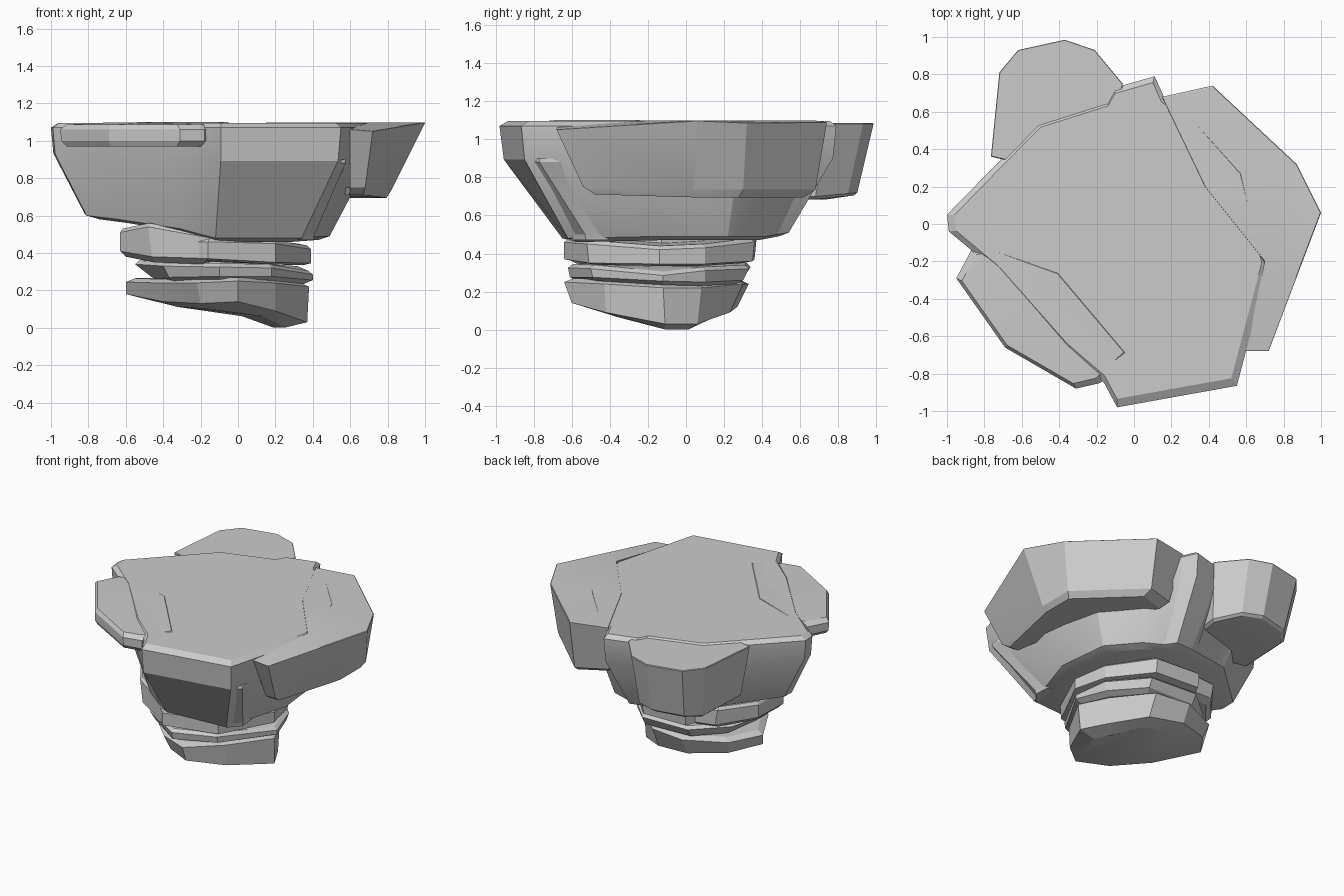
import bpy, bmesh, math
from mathutils import Vector


def shrink(ring, factor, dz):
    """Scale a ring towards its own centre and shift it vertically."""
    c = sum(ring, Vector()) / len(ring)
    return [Vector((c.x + (p.x - c.x) * factor, c.y + (p.y - c.y) * factor, p.z + dz))
            for p in ring]


def rock(name, top, base, cap=(0.95, 0.02), foot=(0.88, -0.03), mid=None, smooth=15):
    """Loft: chamfered cap, rim, optional belly, base, chamfered foot."""
    top = [Vector(p) for p in top]
    base = [Vector(p) for p in base]
    rings = [shrink(top, *cap), top]
    if mid:
        xy, drop = mid
        rings.append([Vector((t.x + (b.x - t.x) * xy, t.y + (b.y - t.y) * xy,
                              t.z + (b.z - t.z) * drop)) for t, b in zip(top, base)])
    rings += [base, shrink(base, *foot)]
    bm = bmesh.new()
    vs = [[bm.verts.new(p) for p in r] for r in rings]
    n = len(top)
    for a, b in zip(vs, vs[1:]):
        for i in range(n):
            j = (i + 1) % n
            bm.faces.new((a[i], a[j], b[j], b[i]))
    bm.faces.new(vs[0])
    bm.faces.new(vs[-1])
    bmesh.ops.triangulate(bm, faces=[f for f in bm.faces if len(f.verts) > 4])
    bmesh.ops.recalc_face_normals(bm, faces=bm.faces)
    me = bpy.data.meshes.new(name)
    bm.to_mesh(me)
    bm.free()
    ob = bpy.data.objects.new(name, me)
    bpy.context.collection.objects.link(ob)
    bpy.context.view_layer.objects.active = ob
    ob.select_set(True)
    bpy.ops.object.shade_smooth_by_angle(angle=math.radians(smooth))
    ob.select_set(False)
    return ob


def at(z, pts):
    return [(x, y, z) for x, y in pts]


# Main bowl-shaped rock with the flat top
rock("island_body",
     at(1.07, [(-0.09, -0.98), (0.55, -0.865), (0.72, -0.22), (0.6, 0.28), (0.35, 0.56),
               (0.16, 0.68), (0.11, 0.79), (-0.1, 0.73), (-0.14, 0.66), (-0.52, 0.54),
               (-1.0, 0.05), (-0.99, -0.04), (-0.75, -0.24), (-0.37, -0.67), (-0.16, -0.85)]),
     [(-0.12, -0.65, 0.48), (0.34, -0.62, 0.48), (0.49, -0.15, 0.49), (0.45, 0.22, 0.49),
      (0.28, 0.42, 0.49), (0.14, 0.48, 0.5), (0.08, 0.54, 0.51), (-0.06, 0.52, 0.52),
      (-0.12, 0.5, 0.53), (-0.42, 0.42, 0.56), (-0.82, 0.04, 0.61), (-0.81, -0.06, 0.6),
      (-0.64, -0.24, 0.58), (-0.31, -0.56, 0.53), (-0.2, -0.62, 0.5)],
     cap=(0.955, 0.026), foot=(0.9, -0.02), mid=(0.07, 0.3), smooth=25)

# Thin ledge, front left, its top blending into the main top
rock("front_left_ledge",
     [(-0.87, -0.14, 1.06), (-0.95, -0.29, 1.06), (-0.69, -0.66, 1.06), (-0.31, -0.88, 1.06),
      (-0.18, -0.85, 1.06), (-0.02, -0.7, 1.075), (-0.4, -0.25, 1.075), (-0.76, -0.12, 1.07)],
     at(1.0, [(-0.87, -0.14), (-0.945, -0.29), (-0.69, -0.66), (-0.31, -0.875), (-0.18, -0.85),
              (-0.1, -0.7), (-0.4, -0.25), (-0.78, -0.12)]),
     cap=(0.93, 0.026), foot=(0.93, -0.03))

# Large overhanging slab on the right, flush with the top
rock("right_slab",
     [(0.6, -0.68, 1.06), (0.72, -0.68, 1.05), (1.0, 0.06, 1.096), (0.87, 0.32, 1.085),
      (0.42, 0.74, 1.088), (0.15, 0.68, 1.096), (0.38, 0.2, 1.096), (0.7, -0.2, 1.096)],
     [(0.6, -0.54, 0.75), (0.68, -0.54, 0.75), (0.82, 0.04, 0.735), (0.82, 0.3, 0.735),
      (0.42, 0.68, 0.735), (0.2, 0.6, 0.75), (0.4, 0.2, 0.75), (0.55, -0.2, 0.75)],
     cap=(0.99, 0.003), foot=(0.9, -0.04))

# Overhanging chunk at the back left
rock("back_left_chunk",
     at(1.08, [(-0.765, 0.36), (-0.72, 0.81), (-0.62, 0.93), (-0.37, 0.985), (-0.21, 0.93),
               (-0.06, 0.75), (-0.1, 0.45), (-0.5, 0.3)]),
     [(-0.68, 0.34, 0.7), (-0.66, 0.75, 0.7), (-0.58, 0.85, 0.715), (-0.36, 0.9, 0.72),
      (-0.22, 0.85, 0.715), (-0.11, 0.68, 0.7), (-0.14, 0.42, 0.7), (-0.5, 0.3, 0.7)],
     cap=(0.99, 0.005), foot=(0.93, -0.015))

# Slim shard leaning on the bowl
rock("front_right_shard",
     at(0.88, [(0.52, -0.81), (0.575, -0.77), (0.58, -0.6), (0.5, -0.6)]),
     at(0.5, [(0.33, -0.62), (0.41, -0.53), (0.4, -0.4), (0.3, -0.4)]))

# Upper stem layer: tilted block on the left and a flatter plate
rock("upper_stem_block",
     [(-0.63, -0.22, 0.51), (-0.48, -0.44, 0.54), (-0.15, -0.62, 0.48), (-0.1, -0.1, 0.5),
      (-0.2, 0.3, 0.5), (-0.45, 0.28, 0.5), (-0.62, 0.05, 0.5)],
     [(-0.63, -0.22, 0.41), (-0.46, -0.44, 0.38), (-0.16, -0.62, 0.37), (-0.1, -0.1, 0.37),
      (-0.2, 0.3, 0.37), (-0.43, 0.28, 0.39), (-0.62, 0.05, 0.41)])
rock("upper_stem_plate",
     [(-0.16, -0.64, 0.46), (0.2, -0.52, 0.45), (0.39, -0.14, 0.42), (0.34, 0.1, 0.43),
      (0.1, 0.36, 0.46), (-0.25, 0.37, 0.47), (-0.4, 0.0, 0.47), (-0.35, -0.45, 0.46)],
     [(-0.16, -0.64, 0.37), (0.2, -0.51, 0.35), (0.39, -0.14, 0.345), (0.33, 0.1, 0.345),
      (0.1, 0.35, 0.36), (-0.25, 0.36, 0.37), (-0.4, 0.0, 0.37), (-0.35, -0.45, 0.37)],
     foot=(0.9, -0.01))

# Thin middle stem layer
rock("middle_stem_plate",
     [(-0.55, -0.16, 0.34), (-0.4, -0.44, 0.33), (-0.1, -0.62, 0.325), (0.18, -0.5, 0.32),
      (0.4, -0.12, 0.285), (0.34, 0.1, 0.31), (0.12, 0.33, 0.32), (-0.25, 0.34, 0.33),
      (-0.48, 0.14, 0.34)],
     [(-0.46, -0.16, 0.27), (-0.37, -0.42, 0.27), (-0.1, -0.61, 0.275), (0.18, -0.49, 0.275),
      (0.4, -0.12, 0.255), (0.32, 0.1, 0.25), (0.12, 0.3, 0.26), (-0.25, 0.3, 0.27),
      (-0.42, 0.12, 0.27)],
     foot=(0.9, -0.02))

# Core joining the stem layers
ring = [(-0.1 + 0.26 * math.cos(a), -0.13 + 0.28 * math.sin(a))
        for a in [i * math.tau / 7 for i in range(7)]]
rock("stem_core", at(0.5, ring), at(0.22, ring))

# Bottom stone, longer along the diagonal, with the sloping underside
rock("bottom_stone",
     [(-0.6, -0.03, 0.245), (-0.44, -0.32, 0.24), (-0.22, -0.54, 0.24), (0.0, -0.64, 0.25),
      (0.2, -0.43, 0.24), (0.38, -0.12, 0.22), (0.28, 0.08, 0.22), (0.06, 0.3, 0.24),
      (-0.2, 0.33, 0.24), (-0.48, 0.2, 0.245)],
     [(-0.6, -0.03, 0.18), (-0.4, -0.29, 0.14), (-0.2, -0.49, 0.13), (0.0, -0.6, 0.14),
      (0.2, -0.42, 0.09), (0.37, -0.11, 0.03), (0.28, 0.06, 0.03), (0.06, 0.23, 0.09),
      (-0.2, 0.27, 0.12), (-0.45, 0.17, 0.15)],
     cap=(0.9, 0.02), foot=(0.75, -0.028))
